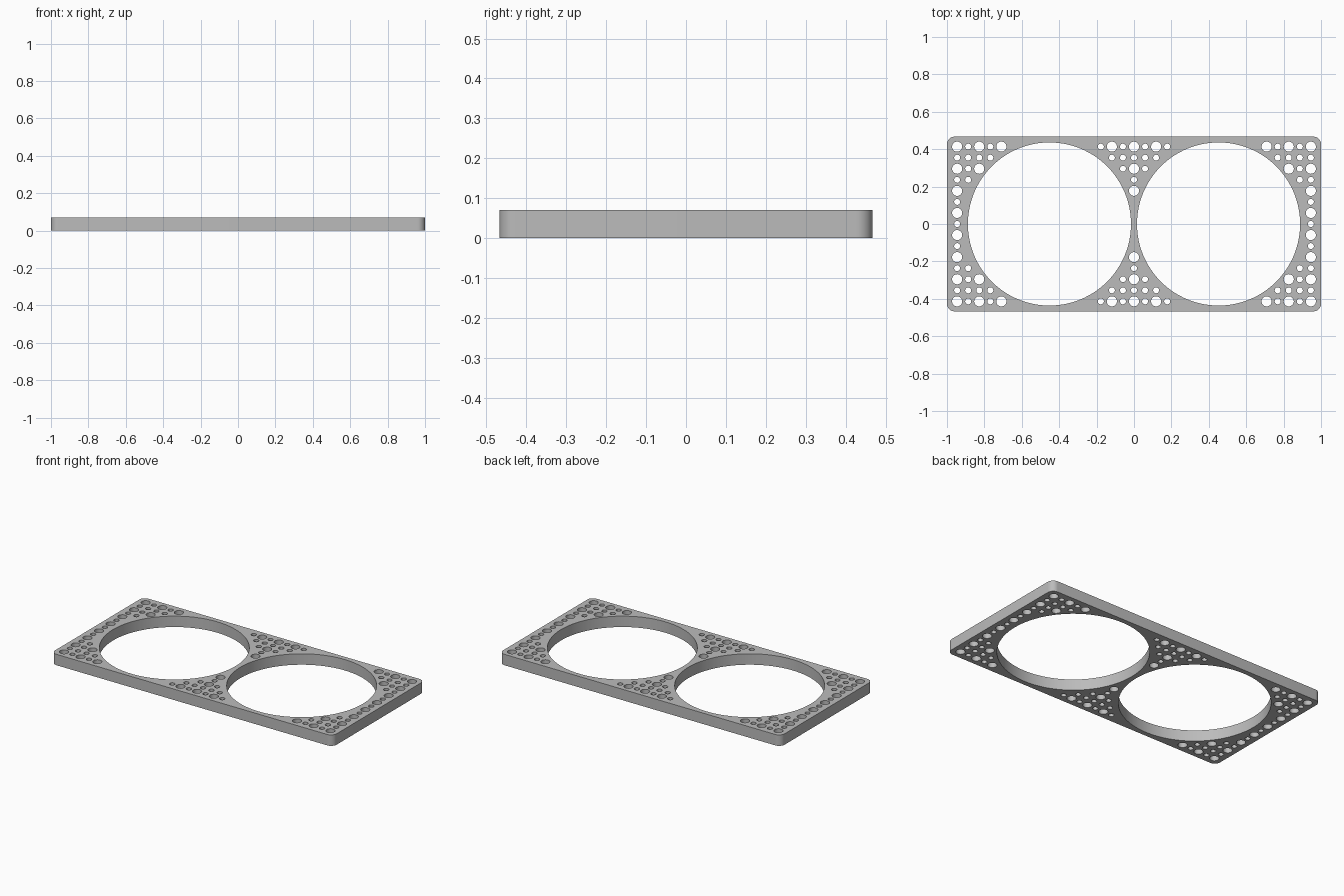
import bpy
import bmesh
from math import cos, sin, pi

cube = bpy.data.objects.get("Cube")
if cube:
    bpy.data.objects.remove(cube, do_unlink=True)

HALF_X, HALF_Y, HEIGHT, CORNER = 1.0, 0.467, 0.07, 0.04
RING_X, RING_R = 0.452, 0.436
PITCH, BIG, SMALL = 0.0591, 0.027, 0.016

grey = bpy.data.materials.new("plain grey")
grey.use_nodes = True
grey.diffuse_color = (0.5, 0.5, 0.5, 1)
grey.node_tree.nodes["Principled BSDF"].inputs["Base Color"].default_value = (0.5, 0.5, 0.5, 1)

profile = bpy.data.curves.new("plate_profile", "CURVE")
profile.dimensions = "2D"
profile.fill_mode = "BOTH"
profile.extrude = HEIGHT / 2


def add_loop(points):
    spline = profile.splines.new("POLY")
    spline.points.add(len(points) - 1)
    for p, (x, y) in zip(spline.points, points):
        p.co = (x, y, 0, 1)
    spline.use_cyclic_u = True


def arc(cx, cy, r, start, sweep, steps):
    return [(cx + r * cos(start + sweep * k / steps),
             cy + r * sin(start + sweep * k / steps)) for k in range(steps)]


# Outer outline with rounded corners
outline = []
for q, (sx, sy) in enumerate([(1, 1), (-1, 1), (-1, -1), (1, -1)]):
    cx, cy = sx * (HALF_X - CORNER), sy * (HALF_Y - CORNER)
    outline += arc(cx, cy, CORNER, q * pi / 2, pi / 2, 10)
    end = (q + 1) * pi / 2
    outline.append((cx + CORNER * cos(end), cy + CORNER * sin(end)))
add_loop(outline)

# Two large openings
for side in (-1, 1):
    add_loop(arc(side * RING_X, 0, RING_R, 0, 2 * pi, 128))

# Grid of small holes: innermost column at the ends, outermost in the middle
end_column = {7: 12, 6: 13, 5: 14, 4: 15}
middle_column = {7: 3, 6: 2, 5: 1, 4: 0, 3: 0}
for row in range(-7, 8):
    for col in range(-16, 17):
        at_end = abs(col) >= end_column.get(abs(row), 16)
        in_middle = abs(col) <= middle_column.get(abs(row), -1)
        if at_end or in_middle:
            r = BIG if col % 2 == 0 and row % 2 else SMALL
            add_loop(arc(col * PITCH, row * PITCH, r, 0, 2 * pi, 32))

# Solid plate from the profile
helper = bpy.data.objects.new("profile_helper", profile)
bpy.context.collection.objects.link(helper)
bpy.context.view_layer.update()
depsgraph = bpy.context.evaluated_depsgraph_get()
mesh = bpy.data.meshes.new_from_object(helper.evaluated_get(depsgraph))
bpy.data.objects.remove(helper, do_unlink=True)

bm = bmesh.new()
bm.from_mesh(mesh)
bmesh.ops.remove_doubles(bm, verts=bm.verts, dist=0.0001)
bmesh.ops.translate(bm, verts=bm.verts, vec=(0, 0, HEIGHT / 2))
bmesh.ops.recalc_face_normals(bm, faces=bm.faces)
bm.to_mesh(mesh)
bm.free()

mesh.materials.clear()
mesh.materials.append(grey)
plate = bpy.data.objects.new("perforated_plate", mesh)
bpy.context.collection.objects.link(plate)
bpy.ops.object.select_all(action="DESELECT")
plate.select_set(True)
bpy.context.view_layer.objects.active = plate
bpy.ops.object.shade_smooth_by_angle(angle=pi / 6)
